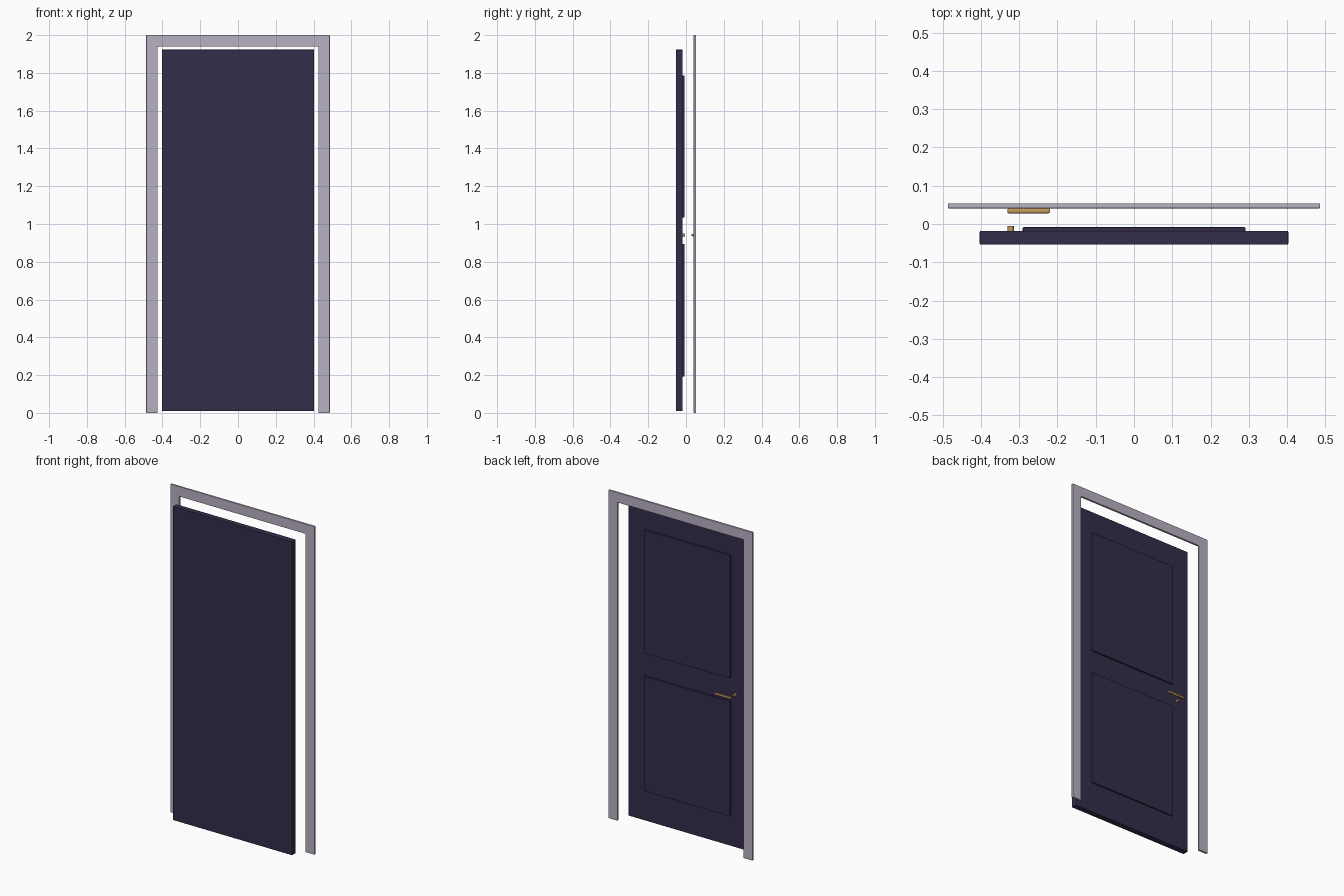
import bpy, bmesh
from mathutils import Matrix

if "Cube" in bpy.data.objects:
    bpy.data.objects.remove(bpy.data.objects["Cube"])


def material(name, rgb):
    m = bpy.data.materials.new(name)
    m.diffuse_color = (*rgb, 1)
    m.use_nodes = True
    m.node_tree.nodes["Principled BSDF"].inputs["Base Color"].default_value = m.diffuse_color
    return m


PAINT = material("dark_paint", (0.034, 0.027, 0.07))
TRIM = material("pale_trim", (0.48, 0.44, 0.54))
BRASS = material("brass", (0.55, 0.33, 0.11))


def finish(name, bm, mat, bevel=0.0, segments=2):
    bmesh.ops.recalc_face_normals(bm, faces=bm.faces[:])
    me = bpy.data.meshes.new(name)
    bm.to_mesh(me)
    bm.free()
    me.materials.append(mat)
    ob = bpy.data.objects.new(name, me)
    bpy.context.collection.objects.link(ob)
    if bevel:
        mod = ob.modifiers.new("soft_edges", 'BEVEL')
        mod.width, mod.segments = bevel, segments
        mod.limit_method = 'ANGLE'
    return ob


def box(name, lo, hi, mat, bevel, segments=2):
    bm = bmesh.new()
    size = [b - a for a, b in zip(lo, hi)]
    mid = [(a + b) / 2 for a, b in zip(lo, hi)]
    bmesh.ops.create_cube(bm, size=1, matrix=Matrix.Translation(mid) @ Matrix.Diagonal((*size, 1)))
    return finish(name, bm, mat, bevel, segments)


# Door casing: U-shaped profile extruded through its depth
half = [(0.486, 0), (0.486, 2.0)]
inner = [(0.425, 1.94), (0.425, 0)]
outline = half + [(-x, z) for x, z in reversed(half)]
outline += [(-x, z) for x, z in reversed(inner)] + inner
bm = bmesh.new()
face = bm.faces.new([bm.verts.new((x, 0.041, z)) for x, z in outline])
ext = bmesh.ops.extrude_face_region(bm, geom=[face])
bmesh.ops.translate(bm, vec=(0, 0.013, 0),
                    verts=[v for v in ext["geom"] if isinstance(v, bmesh.types.BMVert)])
finish("door_casing", bm, TRIM, 0.002)

# Door leaf with two raised panels on the back
box("door_leaf", (-0.403, -0.054, 0.01), (0.403, -0.018, 1.923), PAINT, 0.003)
for name, z0, z1 in (("lower_panel", 0.193, 0.894), ("upper_panel", 1.034, 1.786)):
    box(name, (-0.291, -0.02, z0), (0.291, -0.008, z1), PAINT, 0.003)

# Handle: round spindle on the leaf and lever bar
bm = bmesh.new()
bmesh.ops.create_cone(bm, cap_ends=True, segments=24, radius1=0.0085, radius2=0.0085, depth=0.015,
                      matrix=Matrix.Translation((-0.322, -0.0125, 0.942)) @ Matrix.Rotation(1.5707963, 4, 'X'))
spindle = finish("handle_spindle", bm, BRASS)
lever = box("handle_lever", (-0.331, 0.028, 0.935), (-0.219, 0.041, 0.948), BRASS, 0.004, 3)
for ob in (spindle, lever):
    bpy.ops.object.select_all(action='DESELECT')
    ob.select_set(True)
    bpy.context.view_layer.objects.active = ob
    bpy.ops.object.shade_smooth_by_angle()
